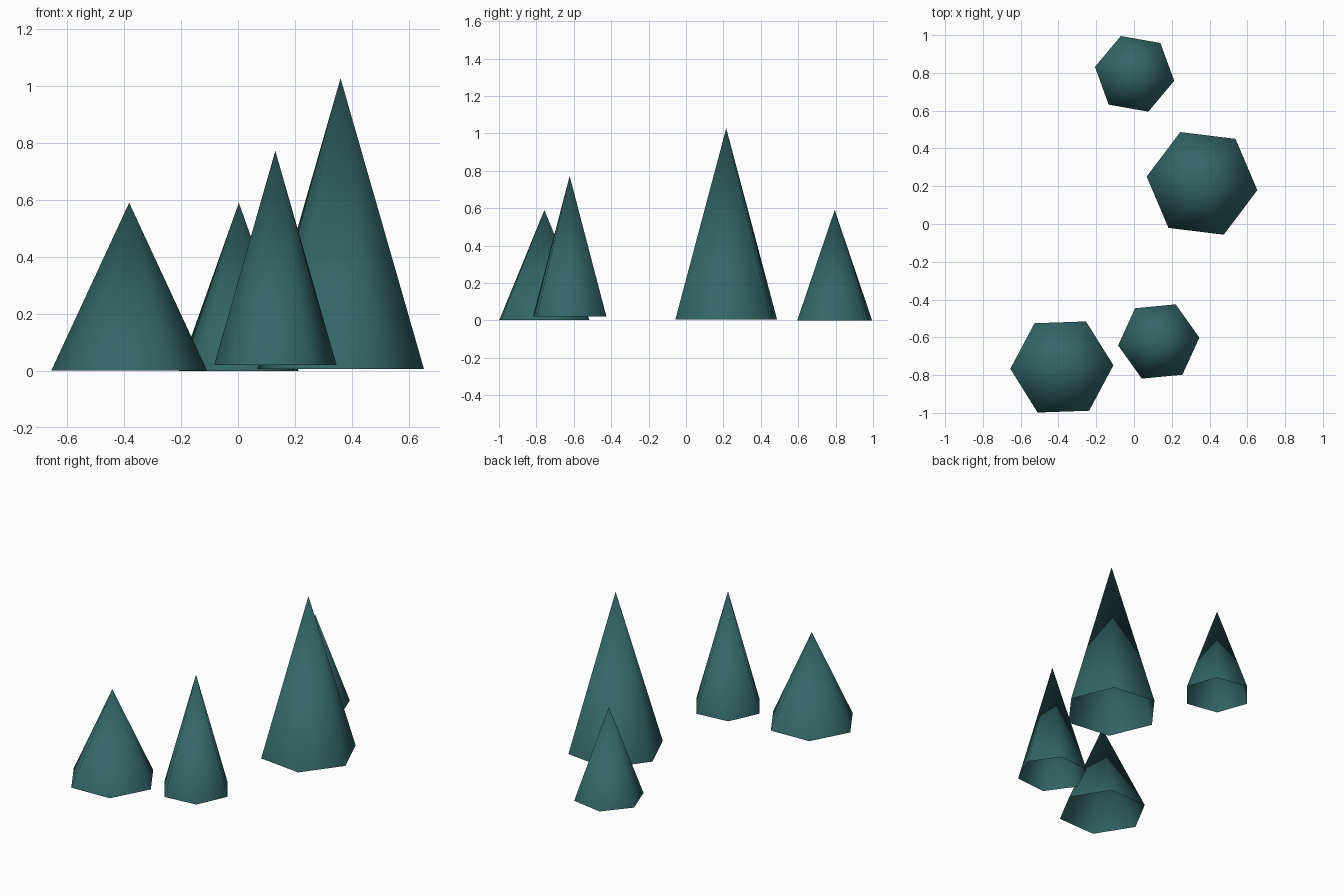
import bpy, bmesh, math
from mathutils import Matrix

if "Cube" in bpy.data.objects:
    bpy.data.objects.remove(bpy.data.objects["Cube"])

# One flat colour for the whole grove
green = bpy.data.materials.new("dark_teal_green")
green.diffuse_color = (0.033, 0.133, 0.138, 1.0)
green.use_nodes = True
green.node_tree.nodes["Principled BSDF"].inputs["Base Color"].default_value = green.diffuse_color


def cone_tree(name, x, y, base, top, radius, turn):
    """Six-sided, smooth-shaded cone, open underneath."""
    bm = bmesh.new()
    rim = []
    for i in range(6):
        a = math.radians(turn + 60 * i)
        rim.append(bm.verts.new((radius * math.cos(a), radius * math.sin(a), 0)))
    tip = bm.verts.new((0, 0, top - base))
    for i in range(6):
        bm.faces.new((rim[i], rim[(i + 1) % 6], tip)).smooth = True
    mesh = bpy.data.meshes.new(name)
    bm.to_mesh(mesh)
    bm.free()
    mesh.materials.append(green)
    obj = bpy.data.objects.new(name, mesh)
    obj.location = (x, y, base)
    bpy.context.collection.objects.link(obj)


# Four trees: x, y, base height, tip height, radius, turn in degrees
cone_tree("wide_tree", -0.382, -0.757, 0.002, 0.59, 0.273, 2)
cone_tree("slim_tree", 0.131, -0.622, 0.02, 0.772, 0.216, 5.5)
cone_tree("tall_tree", 0.360, 0.215, 0.006, 1.027, 0.295, -7)
cone_tree("small_tree", 0.003, 0.795, 0.0, 0.59, 0.213, -10)
